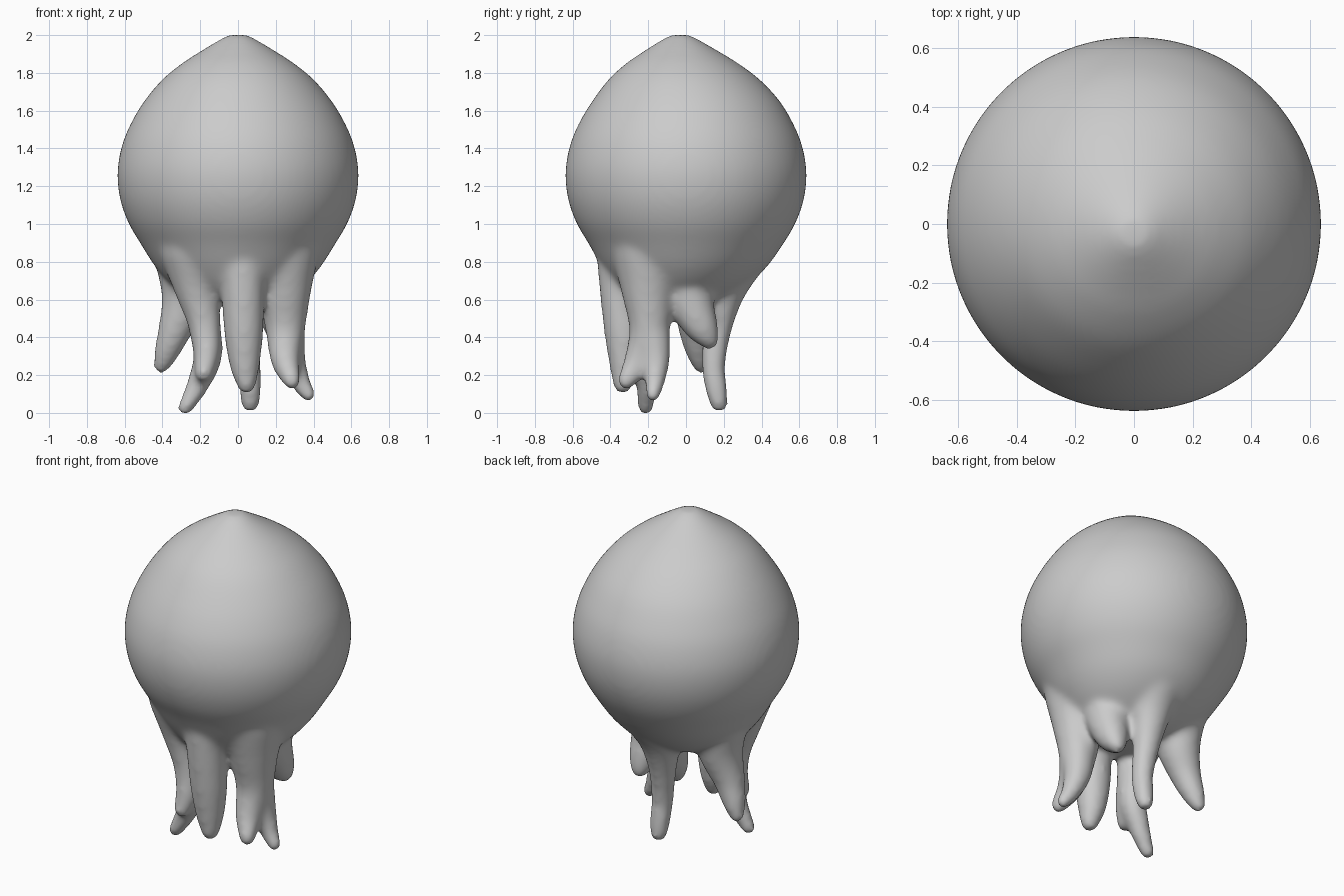
import bpy, bmesh, math
from mathutils import Matrix, Vector

bm = bmesh.new()


# Smooth samples through control points
def spline(points, steps):
    p = [Vector(q) for q in points]
    p = [2 * p[0] - p[1]] + p + [2 * p[-1] - p[-2]]
    out = []
    for k in range(1, len(p) - 2):
        a, b, c, d = p[k - 1:k + 3]
        for s in range(steps):
            t = s / steps
            out.append(0.5 * (2 * b + (c - a) * t + (2 * a - 5 * b + 4 * c - d) * t * t
                              + (3 * b - a - 3 * c + d) * t ** 3))
    return out + [p[-2]]


# Bulb body: lathed profile (radius, z, y offset)
profile = [(0.05, 2.001, -.03), (0.1, 1.974, -.03), (0.21, 1.907, -.025), (0.30, 1.848, -.02),
           (0.40, 1.765, -.01), (0.493, 1.655, 0), (0.563, 1.54, 0), (0.613, 1.42, 0),
           (0.638, 1.28, 0), (0.626, 1.14, 0), (0.582, 1.01, 0), (0.512, 0.89, 0),
           (0.435, 0.77, -.01), (0.345, 0.67, -.03), (0.23, 0.59, -.05), (0.08, 0.56, -.05)]
N = 96
rings = [[bm.verts.new((r * math.cos(2 * math.pi * i / N), r * math.sin(2 * math.pi * i / N) + dy, z))
          for i in range(N)] for r, z, dy in spline(profile, 5)]
for a, b in zip(rings, rings[1:]):
    for i in range(N):
        j = (i + 1) % N
        bm.faces.new((a[j], a[i], b[i], b[j]))
bm.faces.new(rings[0])
bm.faces.new(rings[-1][::-1])


# Tentacle: chain of spheres along a smooth path of (x, y, z, radius)
def tentacle(points):
    for q in spline(points, 14):
        bmesh.ops.create_icosphere(bm, subdivisions=3, radius=q[3],
                                   matrix=Matrix.Translation(q[:3]))


# Front centre
tentacle([(.02, -.325, .92, .15), (.025, -.345, .72, .12), (.03, -.33, .45, .107),
          (.035, -.325, .27, .084), (.045, -.335, .15, .052)])
# Front right, forked
tentacle([(.235, -.20, .88, .20), (.245, -.20, .66, .145), (.25, -.195, .45, .107),
          (.25, -.25, .28, .078), (.285, -.315, .17, .049)])
tentacle([(.25, -.19, .5, .105), (.28, -.16, .3, .078), (.33, -.165, .165, .054), (.375, -.175, .095, .04)])
# Front left, forked
tentacle([(-.23, -.22, .88, .19), (-.22, -.225, .68, .125), (-.18, -.23, .48, .088),
          (-.165, -.255, .32, .07), (-.18, -.29, .21, .05)])
tentacle([(-.18, -.21, .48, .088), (-.16, -.20, .3, .078), (-.215, -.205, .145, .06), (-.28, -.215, .026, .042)])
# Back left
tentacle([(-.28, .06, .82, .16), (-.275, .055, .62, .13), (-.33, .05, .45, .092),
          (-.375, .065, .33, .069), (-.405, .08, .25, .045)])
# Back
tentacle([(.05, .25, .83, .17), (.04, .195, .65, .12), (.045, .165, .45, .08),
          (.06, .145, .25, .064), (.065, .16, .13, .06), (.065, .175, .05, .05)])
# Back right, short
tentacle([(.18, -.01, .72, .16), (.21, .03, .57, .12), (.225, .08, .46, .09), (.23, .125, .385, .052)])

mesh = bpy.data.meshes.new("bulb_with_tentacles")
bm.to_mesh(mesh)
bm.free()
body = bpy.data.objects.new("bulb_with_tentacles", mesh)
bpy.context.collection.objects.link(body)

# Fuse everything into one soft skin
remesh = body.modifiers.new("fuse", 'REMESH')
remesh.mode = 'VOXEL'
remesh.voxel_size = 0.016
remesh.use_smooth_shade = True
smooth = body.modifiers.new("soften", 'SMOOTH')
smooth.factor = 0.5
smooth.iterations = 22
